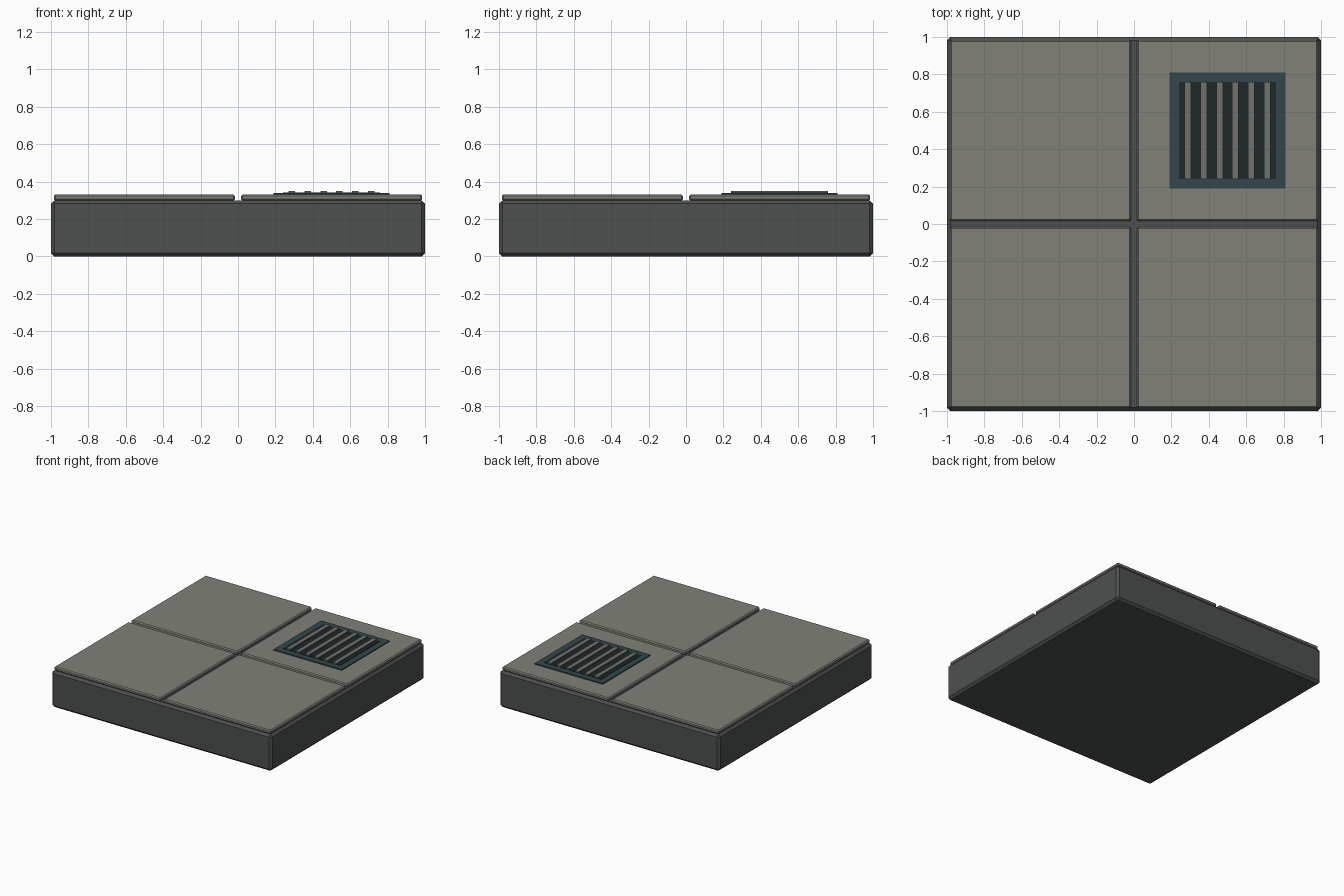
import bpy

if "Cube" in bpy.data.objects:
    bpy.data.objects.remove(bpy.data.objects["Cube"])


def material(name, rgb):
    m = bpy.data.materials.new(name)
    m.diffuse_color = (*rgb, 1)
    m.use_nodes = True
    m.node_tree.nodes["Principled BSDF"].inputs["Base Color"].default_value = m.diffuse_color
    return m


def box(name, lo, hi, mat, bevel=0):
    bpy.ops.mesh.primitive_cube_add(size=1, location=[(a + b) / 2 for a, b in zip(lo, hi)])
    ob = bpy.context.object
    ob.name = name
    ob.scale = [b - a for a, b in zip(lo, hi)]
    bpy.ops.object.transform_apply(location=False, rotation=False, scale=True)
    ob.data.materials.append(mat)
    if bevel:
        mod = ob.modifiers.new("edge_bevel", 'BEVEL')
        mod.width = bevel
        mod.segments = 1
    return ob


base_mat = material("dark_concrete", (0.075, 0.082, 0.08))
tile_mat = material("floor_tile", (0.22, 0.22, 0.19))
frame_mat = material("vent_frame", (0.032, 0.062, 0.07))
dark_mat = material("vent_shadow", (0.013, 0.021, 0.024))
slat_mat = material("vent_slat", (0.16, 0.17, 0.155))

# Base slab
box("base_slab", (-1, -1, 0), (1, 1, 0.3), base_mat, 0.018)

# Four paving tiles with a narrow gap between them
for i, x in enumerate((-0.985, 0.015)):
    for j, y in enumerate((-0.985, 0.015)):
        box(f"floor_tile_{i}{j}", (x, y, 0.3), (x + 0.97, y + 0.97, 0.33), tile_mat, 0.008)

# Vent frame plate and dark opening
box("vent_frame", (0.19, 0.19, 0.328), (0.81, 0.81, 0.338), frame_mat)
box("vent_opening", (0.24, 0.24, 0.33), (0.76, 0.76, 0.341), dark_mat)

# Six vent slats
for i in range(6):
    x = 0.5 + (i - 2.5) * 0.085
    box(f"vent_slat_{i}", (x - 0.0175, 0.24, 0.335), (x + 0.0175, 0.76, 0.35), slat_mat)
